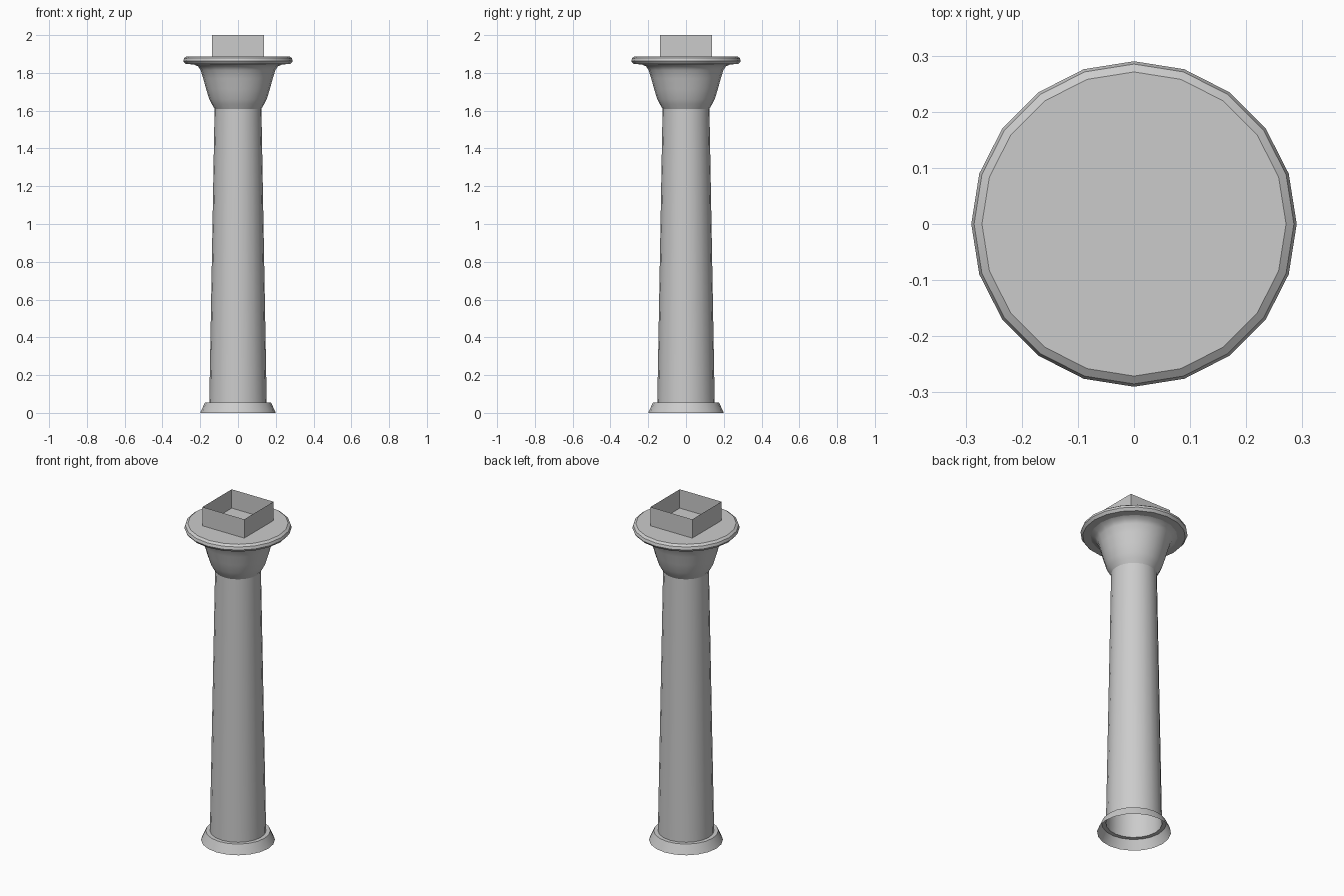
import bpy, bmesh, math
from mathutils import Vector

cube = bpy.data.objects.get("Cube")
if cube:
    bpy.data.objects.remove(cube, do_unlink=True)

SIDES = 20

stone = bpy.data.materials.new("grey_stone")
stone.use_nodes = True
GREY = (0.6, 0.6, 0.6, 1)
stone.diffuse_color = GREY
stone.node_tree.nodes["Principled BSDF"].inputs["Base Color"].default_value = GREY


def finish(name, bm, smooth):
    """Turn the shell outward, add it to the scene and shade it."""
    bm.normal_update()
    outward = sum(f.calc_area() * f.normal.dot(f.calc_center_median() * Vector((1, 1, 0)))
                  for f in bm.faces)
    if outward < 0:
        bmesh.ops.reverse_faces(bm, faces=bm.faces[:])
    mesh = bpy.data.meshes.new(name)
    bm.to_mesh(mesh)
    bm.free()
    mesh.materials.append(stone)
    obj = bpy.data.objects.new(name, mesh)
    bpy.context.collection.objects.link(obj)
    if smooth:
        bpy.ops.object.select_all(action='DESELECT')
        obj.select_set(True)
        bpy.context.view_layer.objects.active = obj
        bpy.ops.object.shade_smooth_by_angle(angle=math.radians(35))
    return obj


def lathe(name, profile):
    """Revolve (radius, height) points, listed bottom to top, about z."""
    bm = bmesh.new()
    verts = [bm.verts.new((r, 0, z)) for r, z in profile]
    edges = [bm.edges.new(pair) for pair in zip(verts, verts[1:])]
    bmesh.ops.spin(bm, geom=verts + edges, cent=(0, 0, 0), axis=(0, 0, 1),
                   angle=math.tau, steps=SIDES)
    bmesh.ops.remove_doubles(bm, verts=bm.verts[:], dist=0.0005)
    return finish(name, bm, True)


# Flared foot, open underneath, with a lip reaching in to the shaft
lathe("base", [(0.2, 0), (0.175, 0.055), (0.152, 0.055)])

# Tapered hollow shaft
lathe("shaft", [(0.152, 0.055), (0.124, 1.61)])

# Bell-shaped capital
lathe("capital", [(0.124, 1.61), (0.139, 1.635), (0.152, 1.66), (0.169, 1.715),
                  (0.184, 1.77), (0.198, 1.815), (0.212, 1.835), (0.235, 1.845)])

# Round plate with a rolled rim
lathe("top_plate", [(0.235, 1.845), (0.278, 1.847), (0.29, 1.862),
                    (0.285, 1.878), (0.271, 1.888), (0, 1.888)])

# Open square collar of thin walls
bm = bmesh.new()
half, low, high = 0.138, 1.888, 2.0
corners = [(-half, -half), (half, -half), (half, half), (-half, half)]
rings = [[bm.verts.new((x, y, z)) for x, y in corners] for z in (low, high)]
for i in range(4):
    j = (i + 1) % 4
    bm.faces.new((rings[0][i], rings[0][j], rings[1][j], rings[1][i]))
finish("square_collar", bm, False)
